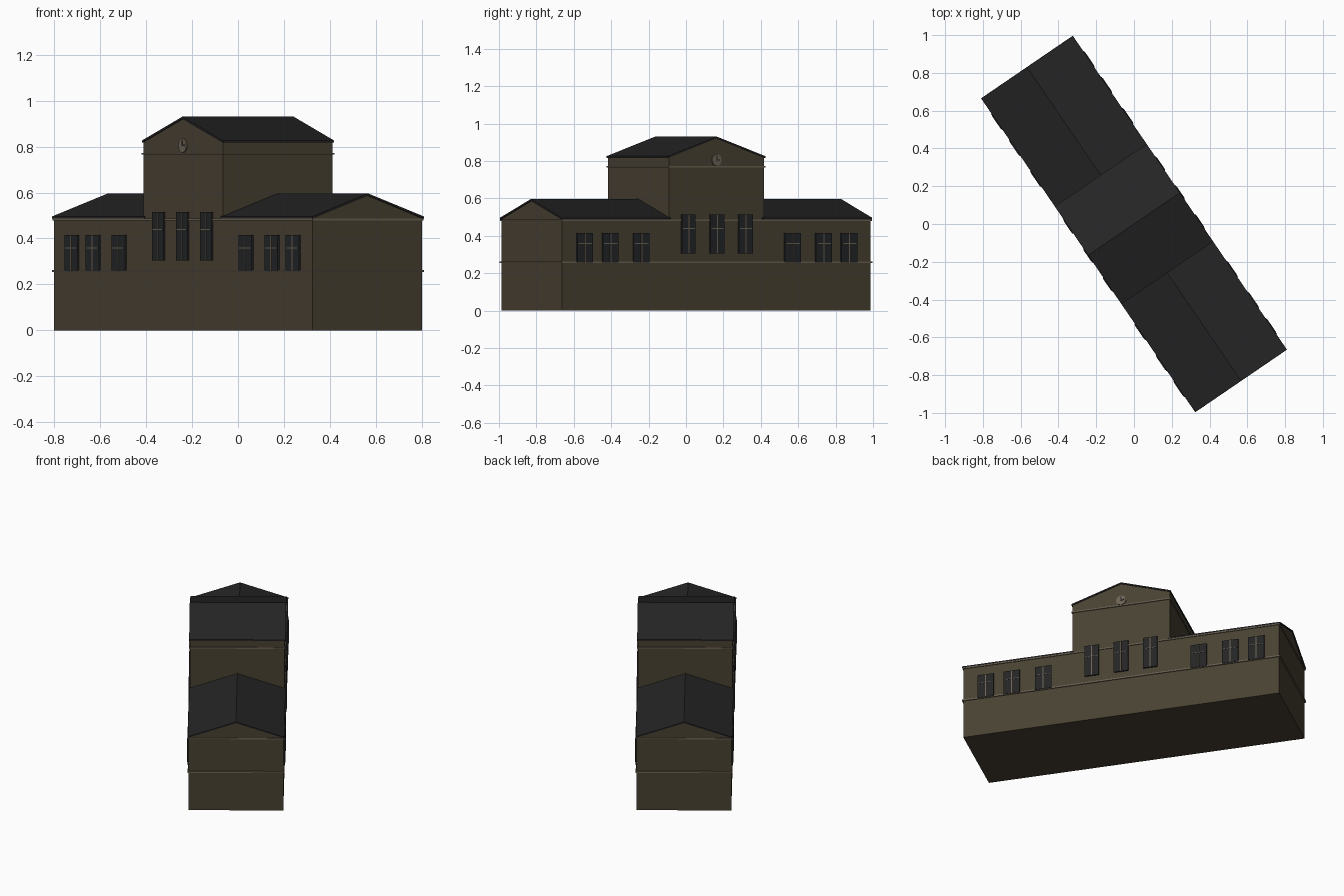
import bpy, math
from mathutils import Matrix, Vector

if "Cube" in bpy.data.objects:
    bpy.data.objects.remove(bpy.data.objects["Cube"])

ROT = Matrix.Rotation(math.radians(-55.7), 4, 'Z')   # long axis runs diagonally
HL, HW = 0.998, 0.288      # half length and half width of the main block
TW = 0.307                 # half width of the central tower


def material(name, rgb):
    m = bpy.data.materials.new(name)
    m.diffuse_color = (*rgb, 1)
    m.use_nodes = True
    m.node_tree.nodes["Principled BSDF"].inputs["Base Color"].default_value = m.diffuse_color
    return m


WALL = material("brown_wall", (0.066, 0.053, 0.032))
ROOF = material("dark_roof", (0.0185, 0.0185, 0.0185))
STONE = material("pale_trim", (0.15, 0.122, 0.088))
GLASS = material("dark_glass", (0.0175, 0.018, 0.019))


def prism(name, profile, a, b, axis, mat):
    """Extrude a (side, height) profile from a to b along local x or y."""
    def place(t, p):
        v = (t, p[0], p[1]) if axis == 'x' else (p[0], t, p[1])
        return ROT @ Vector(v)
    n = len(profile)
    verts = [place(t, p) for t in (a, b) for p in profile]
    faces = [tuple(range(n)), tuple(range(2 * n - 1, n - 1, -1))]
    faces += [(i, n + i, n + (i + 1) % n, (i + 1) % n) for i in range(n)]
    if axis == 'x':
        faces = [f[::-1] for f in faces]
    me = bpy.data.meshes.new(name)
    me.from_pydata(verts, [], faces)
    me.materials.append(mat)
    ob = bpy.data.objects.new(name, me)
    bpy.context.collection.objects.link(ob)
    return ob


def box(name, x0, x1, y0, y1, z0, z1, mat):
    return prism(name, [(y0, z0), (y1, z0), (y1, z1), (y0, z1)], x0, x1, 'x', mat)


def house(w, z0, eave, ridge):
    return [(-w, z0), (w, z0), (w, eave), (0, ridge), (-w, eave)]


def roof(w, eave, ridge, t=0.009):
    return [(-w, eave - t), (0, ridge - t), (w, eave - t), (w, eave), (0, ridge), (-w, eave)]


# Walls with gable ends
prism("main_block", house(HW, 0, 0.488, 0.588), -HL, HL, 'x', WALL)
prism("tower", house(TW, 0.45, 0.82, 0.922), -HW, HW, 'y', WALL)

# Roofs
for s, side in ((-1, "left"), (1, "right")):
    a, b = sorted((s * (TW - 0.01), s * 1.005))
    prism(side + "_wing_roof", roof(0.2935, 0.496, 0.596), a, b, 'x', ROOF)
prism("tower_roof", roof(0.313, 0.826, 0.93), -0.2935, 0.2935, 'y', ROOF)

# String courses around the walls
box("lower_course", -HL - 0.008, HL + 0.008, -HW - 0.006, HW + 0.006, 0.254, 0.263, STONE)
box("eave_course", -HL - 0.005, HL + 0.005, -HW - 0.005, HW + 0.005, 0.479, 0.487, STONE)
box("tower_course", -TW - 0.006, TW + 0.006, -HW - 0.006, HW + 0.006, 0.765, 0.773, STONE)


def window(u, s, z0, z1, half):
    """Dark double window with a thin pale cross."""
    def plate(name, u0, u1, za, zb, d0, d1, mat):
        y0, y1 = sorted((s * (HW + d0), s * (HW + d1)))
        box(name, u0, u1, y0, y1, za, zb, mat)
    plate("window_pane", u - half, u + half, z0, z1, -0.005, 0.009, GLASS)
    plate("window_mullion", u - 0.003, u + 0.003, z0, z1, 0.005, 0.011, STONE)
    zt = z0 + (z1 - z0) * 0.64
    plate("window_transom", u - half * 0.85, u + half * 0.85, zt - 0.002, zt + 0.002,
          0.005, 0.011, STONE)


def disc(name, s, r, z, d, mat, n=20):
    pts = [(r * math.cos(2 * math.pi * i / n), z + r * math.sin(2 * math.pi * i / n))
           for i in range(n)]
    y0, y1 = sorted((s * HW, s * (HW + d)))
    prism(name, pts, y0, y1, 'y', mat)


for s in (-1, 1):
    # Windows: tall central trio, three on each wing
    for u in (-0.185, 0, 0.185):
        window(u, s, 0.305, 0.515, 0.045)
    for m in (-1, 1):
        for u in (0.49, 0.69, 0.855):
            window(m * u, s, 0.258, 0.416, 0.051)
    # Clock with two dark hands
    disc("clock_face", s, 0.031, 0.805, 0.006, STONE)
    y0, y1 = sorted((s * (HW + 0.004), s * (HW + 0.008)))
    box("minute_hand", -0.003, 0.003, y0, y1, 0.803, 0.829, GLASS)
    u0, u1 = sorted((0, -s * 0.018))
    box("hour_hand", u0, u1, y0, y1, 0.802, 0.808, GLASS)
